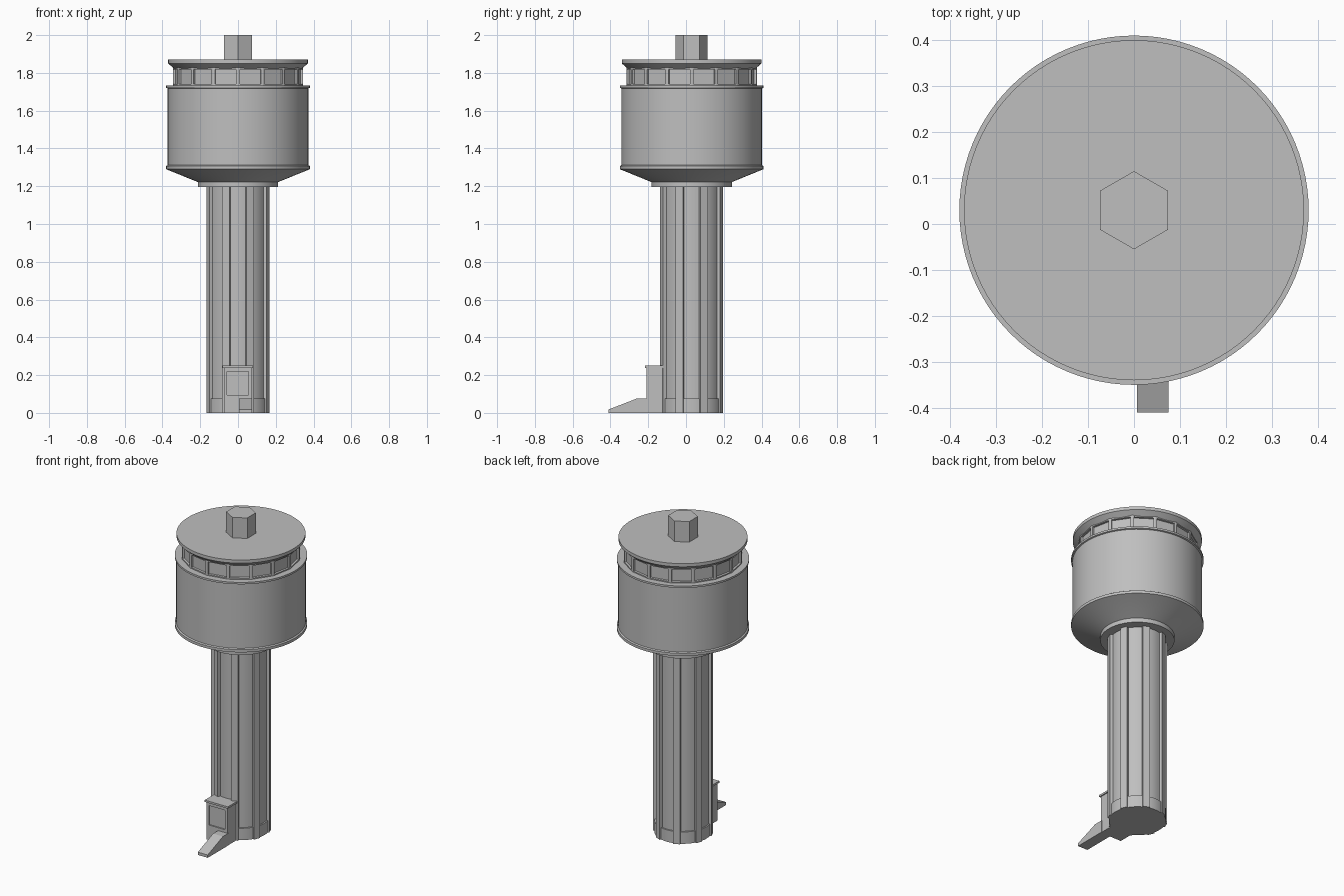
import bpy, bmesh, math
from math import sin, cos, pi, radians

cube = bpy.data.objects.get("Cube")
if cube:
    bpy.data.objects.remove(cube, do_unlink=True)

CY = 0.03  # tower axis

concrete = bpy.data.materials.new("concrete_grey")
concrete.use_nodes = True
GREY = (0.52, 0.52, 0.52, 1)
concrete.diffuse_color = GREY
concrete.node_tree.nodes["Principled BSDF"].inputs["Base Color"].default_value = GREY


def finish(name, bm, smooth=False):
    bmesh.ops.recalc_face_normals(bm, faces=bm.faces)
    mesh = bpy.data.meshes.new(name)
    bm.to_mesh(mesh)
    bm.free()
    mesh.materials.append(concrete)
    ob = bpy.data.objects.new(name, mesh)
    bpy.context.scene.collection.objects.link(ob)
    if smooth:
        bpy.ops.object.select_all(action='DESELECT')
        bpy.context.view_layer.objects.active = ob
        ob.select_set(True)
        bpy.ops.object.shade_smooth_by_angle(angle=radians(25))
    return ob


def lathe(name, profile, sides, turn=0.0, smooth=False):
    """Revolve (radius, z) points round the tower axis and cap both ends."""
    bm = bmesh.new()
    rings = []
    for r, z in profile:
        angles = [turn + 2 * pi * i / sides for i in range(sides)]
        rings.append([bm.verts.new((r * cos(a), CY + r * sin(a), z)) for a in angles])
    for low, high in zip(rings, rings[1:]):
        for i in range(sides):
            j = (i + 1) % sides
            bm.faces.new((low[i], low[j], high[j], high[i]))
    bm.faces.new(rings[0])
    bm.faces.new(rings[-1])
    return finish(name, bm, smooth)


def extrude(name, points, direction, smooth=False):
    """Prism made by sliding a closed outline along a direction."""
    bm = bmesh.new()
    face = bm.faces.new([bm.verts.new(p) for p in points])
    new = bmesh.ops.extrude_face_region(bm, geom=[face])["geom"]
    verts = [v for v in new if isinstance(v, bmesh.types.BMVert)]
    bmesh.ops.translate(bm, verts=verts, vec=direction)
    return finish(name, bm, smooth)


def box_mesh(x0, x1, y0, y1, z0, z1):
    bm = bmesh.new()
    bmesh.ops.create_cube(bm, size=1)
    for v in bm.verts:
        v.co.x = x1 if v.co.x > 0 else x0
        v.co.y = y1 if v.co.y > 0 else y0
        v.co.z = z1 if v.co.z > 0 else z0
    return bm


# Fluted shaft: eight ribs with shallow curved bays between them
outline = []
for k in range(8):
    mid = radians(22.5 + 45 * k)
    for r, da in ((0.155, -7.8), (0.173, -7), (0.173, 7), (0.155, 7.8)):
        a = mid + radians(da)
        outline.append((r * cos(a), CY + r * sin(a), 0))
    for step in (1, 2, 3):
        a = mid + radians(7.8 + step * 29.4 / 4)
        outline.append((0.155 * cos(a), CY + 0.155 * sin(a), 0))
extrude("shaft", outline, (0, 0, 1.2), smooth=True)

# Plinth filling the foot of the bays
lathe("shaft_plinth", [(0.164, 0), (0.164, 0.075)], 48, smooth=True)

# Collar, tank and rims
lathe("collar", [(0.213, 1.195), (0.213, 1.222)], 64, smooth=True)
lathe("tank", [(0.2, 1.215), (0.213, 1.222), (0.38, 1.29), (0.38, 1.307), (0.372, 1.312),
               (0.372, 1.718), (0.38, 1.721), (0.38, 1.733)], 96, smooth=True)

# Sixteen-sided window band with sunken panes
band = lathe("window_band", [(0.345, 1.73), (0.345, 1.828)], 16)
bm = bmesh.new()
bm.from_mesh(band.data)
bm.normal_update()
walls = [f for f in bm.faces if abs(f.normal.z) < 0.5]
bmesh.ops.inset_individual(bm, faces=walls, thickness=0.014)
bmesh.ops.inset_individual(bm, faces=walls, thickness=0.002, depth=-0.012)
bm.to_mesh(band.data)
bm.free()

# Flared roof and hexagonal mast
lathe("roof", [(0.335, 1.82), (0.37, 1.85), (0.37, 1.87)], 96, smooth=True)
lathe("mast", [(0.085, 1.86), (0.085, 2.0)], 6, turn=pi / 2)

# Entrance booth with a sunken front panel and a cap slab
booth = box_mesh(-0.075, 0.073, -0.208, -0.1, 0, 0.24)
front = [f for f in booth.faces if f.normal.y < -0.5 or f.calc_center_median().y < -0.2]
x0, x1, z0, z1 = -0.058, 0.055, 0.095, 0.218
inner = bmesh.ops.inset_individual(booth, faces=front, thickness=0.015)
for v in front[0].verts:
    v.co.x = x1 if v.co.x > 0 else x0
    v.co.z = z1 if v.co.z > 0.12 else z0
new = bmesh.ops.extrude_face_region(booth, geom=front)["geom"]
bmesh.ops.translate(booth, verts=[v for v in new if isinstance(v, bmesh.types.BMVert)], vec=(0, 0.008, 0))
bmesh.ops.delete(booth, geom=front, context='FACES_ONLY')
finish("entrance_booth", booth)
finish("booth_cap", box_mesh(-0.082, 0.08, -0.216, -0.11, 0.238, 0.25))

# Entrance ramp
side = [(-0.41, 0), (-0.41, 0.018), (-0.258, 0.077), (-0.2, 0.077), (-0.2, 0)]
extrude("entrance_ramp", [(0.006, y, z) for y, z in side], (0.069, 0, 0))
